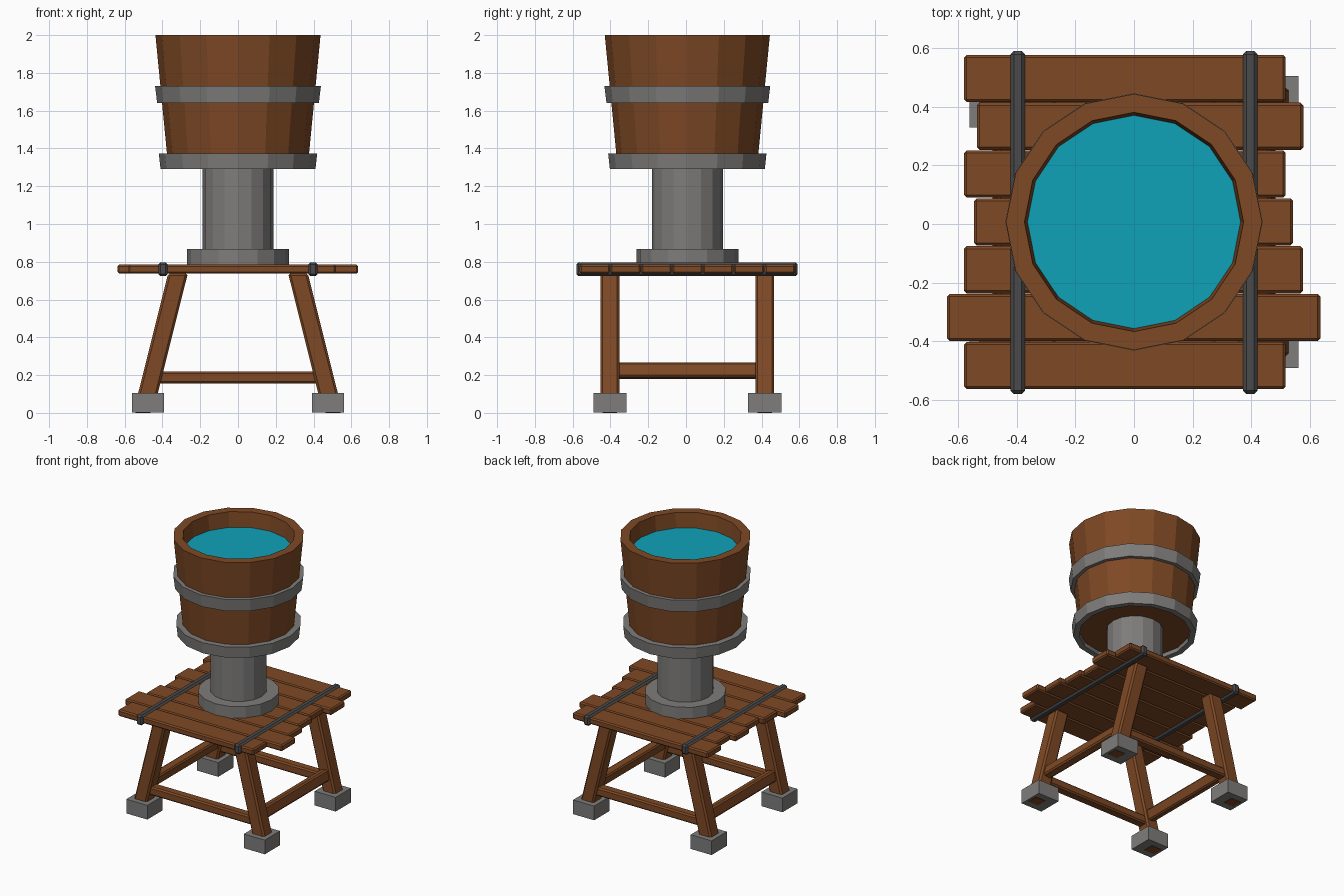
import bpy, bmesh, math
from mathutils import Matrix

if "Cube" in bpy.data.objects:
    bpy.data.objects.remove(bpy.data.objects["Cube"])

CY = 0.007  # the whole model sits slightly off centre in y


def material(name, rgb):
    m = bpy.data.materials.new(name)
    m.diffuse_color = (*rgb, 1)
    m.use_nodes = True
    m.node_tree.nodes["Principled BSDF"].inputs["Base Color"].default_value = m.diffuse_color
    return m


WOOD = material("brown wood", (0.21, 0.066, 0.018))
STONE = material("grey stone", (0.21, 0.205, 0.20))
STRAP = material("dark iron", (0.07, 0.07, 0.07))
WATER = material("teal water", (0.005, 0.36, 0.48))


def finish(bm, name, mat, bevel=0):
    bmesh.ops.recalc_face_normals(bm, faces=bm.faces)
    me = bpy.data.meshes.new(name)
    bm.to_mesh(me)
    bm.free()
    me.materials.append(mat)
    ob = bpy.data.objects.new(name, me)
    bpy.context.collection.objects.link(ob)
    if bevel:
        mod = ob.modifiers.new("bevel", 'BEVEL')
        mod.width = bevel
        mod.segments = 1
    return ob


def box(name, mat, x, y, z, bevel=0, lean=0, tilt=0):
    """Box from (min, max) ranges; lean shears x with z, tilt rotates about y."""
    bm = bmesh.new()
    bmesh.ops.create_cube(bm, size=1)
    rot = Matrix.Rotation(tilt, 3, 'Y')
    for v in bm.verts:
        v.co.x *= x[1] - x[0]
        v.co.y *= y[1] - y[0]
        v.co.z *= z[1] - z[0]
        v.co = rot @ v.co
        v.co.x += sum(x) / 2 + lean * v.co.z
        v.co.y += sum(y) / 2
        v.co.z += sum(z) / 2
    return finish(bm, name, mat, bevel)


def lathe(name, mat, profile, closed=False, sides=16):
    """Revolve (radius, z) points around the barrel axis."""
    bm = bmesh.new()
    rings = []
    for r, z in profile:
        rings.append([bm.verts.new((r * math.cos(2 * math.pi * i / sides),
                                    CY + r * math.sin(2 * math.pi * i / sides), z))
                      for i in range(sides)])
    pairs = list(zip(rings, rings[1:]))
    if closed:
        pairs.append((rings[-1], rings[0]))
    else:
        bm.faces.new(rings[0])
        bm.faces.new(rings[-1])
    for a, b in pairs:
        for i in range(sides):
            j = (i + 1) % sides
            bm.faces.new((a[i], a[j], b[j], b[i]))
    return finish(bm, name, mat)


# Bucket, water and hoops
lathe("bucket", WOOD, [(0.371, 1.32), (0.437, 2.0), (0.374, 2.0), (0.362, 1.87)])
lathe("water", WATER, [(0.363, 1.875), (0.364, 1.89)])
lathe("lower_hoop", STONE, [(0.37, 1.29), (0.41, 1.29), (0.419, 1.372), (0.37, 1.372)], True)
lathe("middle_hoop", STONE, [(0.39, 1.64), (0.428, 1.64), (0.439, 1.73), (0.39, 1.73)], True)

# Stone pillar and its base
lathe("pillar", STONE, [(0.188, 0.80), (0.188, 1.33)])
lathe("pillar_base", STONE, [(0.27, 0.775), (0.27, 0.868)])

# Uneven planks, from back to front
ends = [(-0.58, 0.518), (-0.536, 0.578), (-0.58, 0.518), (-0.546, 0.543),
        (-0.58, 0.577), (-0.638, 0.636), (-0.58, 0.518)]
for i, x in enumerate(ends):
    c = CY + (3 - i) * 0.1633
    box(f"plank_{i + 1}", WOOD, x, (c - 0.0805, c + 0.0805), (0.737, 0.785), 0.009)

for s, side in ((-1, "left"), (1, "right")):
    # Iron strap wrapped around the planks
    box(f"{side}_strap", STRAP, (s * 0.397 - 0.025, s * 0.397 + 0.025),
        (CY - 0.588, CY + 0.584), (0.724, 0.797), 0.012).modifiers[0].affect = 'EDGES'
    # Splayed legs and their feet
    for t, end in ((-1, "front"), (1, "back")):
        c = CY + t * 0.41
        box(f"{end}_{side}_leg", WOOD, (s * 0.41 - 0.052, s * 0.41 + 0.052),
            (c - 0.05, c + 0.05), (0, 0.74), 0.012, lean=-s * 0.251)
        box(f"{end}_{side}_foot", STONE, (s * 0.476 - 0.085, s * 0.476 + 0.085),
            (c - 0.088, c + 0.088), (0.002, 0.106))
    # Side brace, tilted with the legs
    box(f"{side}_brace", WOOD, (s * 0.446 - 0.03, s * 0.446 + 0.03),
        (CY - 0.4, CY + 0.4), (0.183, 0.263), 0.01, tilt=-s * 0.246)

# Front and back braces
for t, end in ((-1, "front"), (1, "back")):
    c = CY + t * 0.41
    box(f"{end}_brace", WOOD, (-0.44, 0.44), (c - 0.035, c + 0.035), (0.155, 0.218), 0.01)
